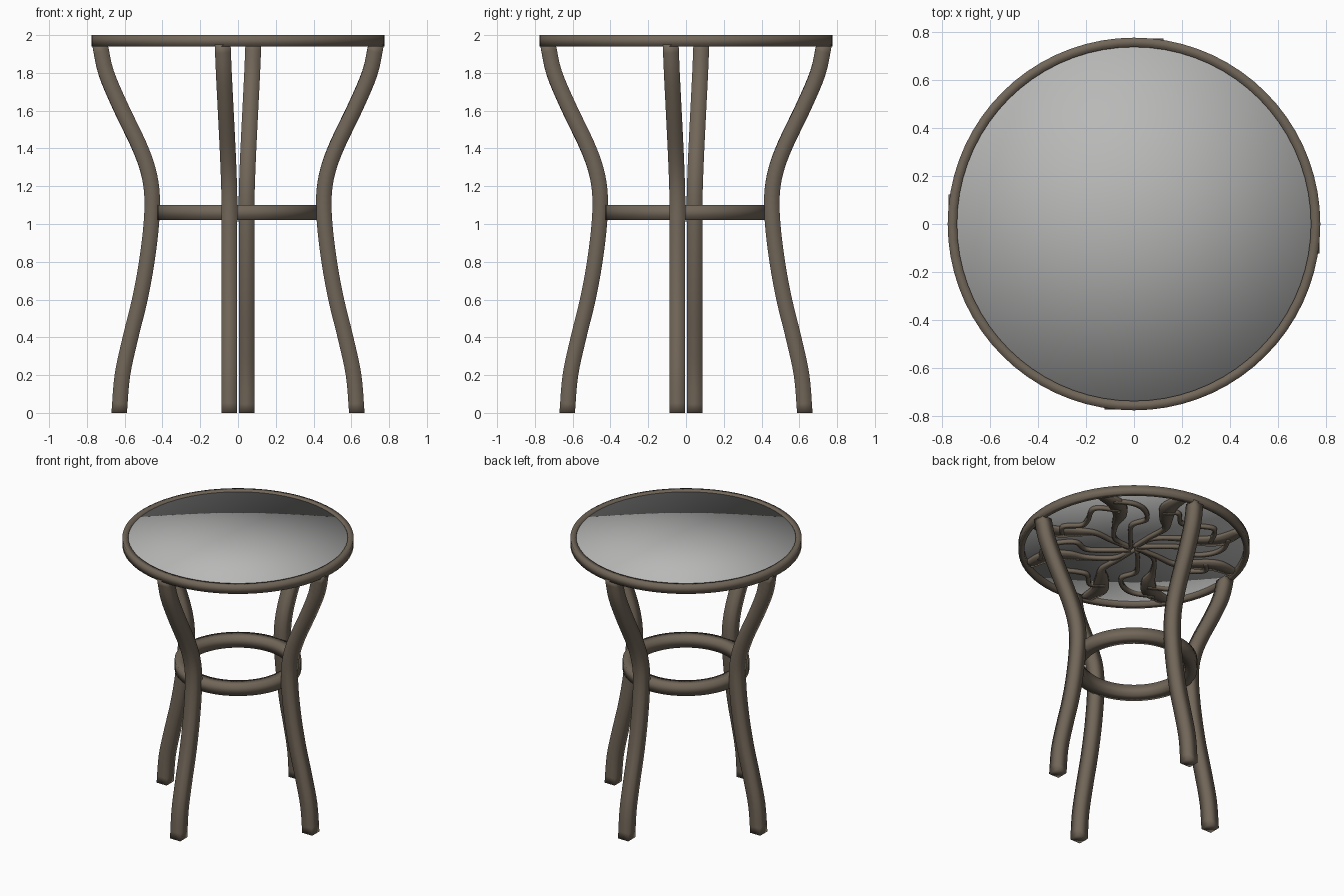
import bpy, bmesh, math
from mathutils import Vector, Matrix

if "Cube" in bpy.data.objects:
    bpy.data.objects.remove(bpy.data.objects["Cube"])


def material(name, rgb):
    m = bpy.data.materials.new(name)
    m.diffuse_color = (*rgb, 1)
    m.use_nodes = True
    m.node_tree.nodes["Principled BSDF"].inputs["Base Color"].default_value = m.diffuse_color
    return m


BROWN = material("bronze brown metal", (0.165, 0.132, 0.098))
GREY = material("grey glass", (0.48, 0.48, 0.475))
Z = Vector((0, 0, 1))


def finish(bm, name, mat):
    bmesh.ops.recalc_face_normals(bm, faces=bm.faces)
    me = bpy.data.meshes.new(name)
    bm.to_mesh(me)
    bm.free()
    me.materials.append(mat)
    me.shade_smooth()
    ob = bpy.data.objects.new(name, me)
    bpy.context.collection.objects.link(ob)
    return ob


def smooth_path(pts, steps=6):
    """Catmull-Rom curve through points of any dimension."""
    p = [Vector(q) for q in pts]
    p = [2 * p[0] - p[1]] + p + [2 * p[-1] - p[-2]]
    out = []
    for i in range(1, len(p) - 2):
        a, b, c, d = p[i - 1:i + 3]
        for k in range(steps):
            t = k / steps
            out.append(0.5 * (2 * b + (c - a) * t + (2 * a - 5 * b + 4 * c - d) * t * t
                              + (3 * b - a - 3 * c + d) * t ** 3))
    return out + [p[-2]]


def sweep(bm, path, widths, height, ref, ends=None):
    """Four-sided bar along a path; ref is the direction of its height."""
    rings = []
    for i, p in enumerate(path):
        t = (path[min(i + 1, len(path) - 1)] - path[max(i - 1, 0)]).normalized()
        if ends and i in (0, len(path) - 1):
            t = ends
        a = t.cross(ref).normalized()
        b = a.cross(t)
        rings.append([bm.verts.new(p + a * widths[i] * sx + b * height * sy)
                      for sx, sy in ((-1, -1), (1, -1), (1, 1), (-1, 1))])
    for r, s in zip(rings, rings[1:]):
        for k in range(4):
            bm.faces.new((r[k], r[(k + 1) % 4], s[(k + 1) % 4], s[k]))
    bm.faces.new(rings[0])
    bm.faces.new(rings[-1])


def hoop(name, r0, r1, z0, z1, n=72):
    """Ring with a rectangular section."""
    bm = bmesh.new()
    rings = []
    for i in range(n):
        c, s = math.cos(2 * math.pi * i / n), math.sin(2 * math.pi * i / n)
        rings.append([bm.verts.new((r * c, r * s, z))
                      for r, z in ((r0, z0), (r1, z0), (r1, z1), (r0, z1))])
    for i in range(n):
        r, s = rings[i], rings[(i + 1) % n]
        for k in range(4):
            bm.faces.new((r[k], r[(k + 1) % 4], s[(k + 1) % 4], s[k]))
    return finish(bm, name, BROWN)


# Table rim and the stretcher ring between the legs
hoop("top_rim", 0.737, 0.776, 1.94, 2.0)
hoop("stretcher_ring", 0.345, 0.425, 1.02, 1.10)

# Glass top: fan disc, smooth over its edge
bm = bmesh.new()
bmesh.ops.create_cone(bm, cap_ends=True, cap_tris=True, segments=72, radius1=0.742,
                      radius2=0.742, depth=0.018, matrix=Matrix.Translation((0, 0, 1.982)))
finish(bm, "glass_top", GREY)

# Four S-curved legs, set in a pinwheel: (radius, sideways offset, height)
LEG = [(0.629, -0.046, 0), (0.612, -0.046, 0.2), (0.569, -0.046, 0.4), (0.52, -0.046, 0.6),
       (0.483, -0.046, 0.8), (0.459, -0.046, 1.0), (0.455, -0.046, 1.15),
       (0.475, -0.05, 1.28), (0.526, -0.056, 1.42), (0.622, -0.066, 1.62),
       (0.698, -0.075, 1.8), (0.731, -0.081, 1.95)]
leg_path = smooth_path(LEG, 4)
for k, side in enumerate(("right", "back", "left", "front")):
    bm = bmesh.new()
    sweep(bm, leg_path, [0.042] * len(leg_path), 0.041, Vector((1, 0, 0)), ends=Z)
    bmesh.ops.rotate(bm, verts=bm.verts, matrix=Matrix.Rotation(k * math.pi / 2, 3, 'Z'))
    finish(bm, side + "_leg", BROWN)

# Scrolling metalwork under the glass: (radius, angle, half width) per quarter
LEAF_A = [(0.02, -25, 0.012), (0.18, 5, 0.013), (0.34, 28, 0.02), (0.46, 38, 0.045),
          (0.6, 39, 0.055), (0.74, 33, 0.035)]
LEAF_B = [(0.02, 50, 0.012), (0.18, 85, 0.013), (0.34, 88, 0.02), (0.46, 78, 0.045),
          (0.6, 73, 0.055), (0.74, 76, 0.035)]
VINE_A = [(0.03, 10, 0.014), (0.18, 42, 0.014), (0.32, 48, 0.014), (0.4, 62, 0.014),
          (0.52, 58, 0.014), (0.6, 50, 0.014), (0.65, 38, 0.014)]
VINE_B = [(0.52, 40, 0.014), (0.6, 24, 0.014), (0.5, 12, 0.014), (0.47, 2, 0.014),
          (0.56, -8, 0.014), (0.52, -18, 0.014)]
bm = bmesh.new()
for k in range(4):
    for n, stem in enumerate((LEAF_A, LEAF_B, VINE_A, VINE_B)):
        pts = []
        for r, deg, w in stem:
            a = math.radians(deg + 90 * k)
            pts.append((r * math.cos(a), r * math.sin(a), w))
        line = smooth_path(pts)
        sweep(bm, [Vector((p[0], p[1], 1.96 - 0.001 * n)) for p in line],
              [p[2] for p in line], 0.012, Z)
finish(bm, "underside_scrollwork", BROWN)
